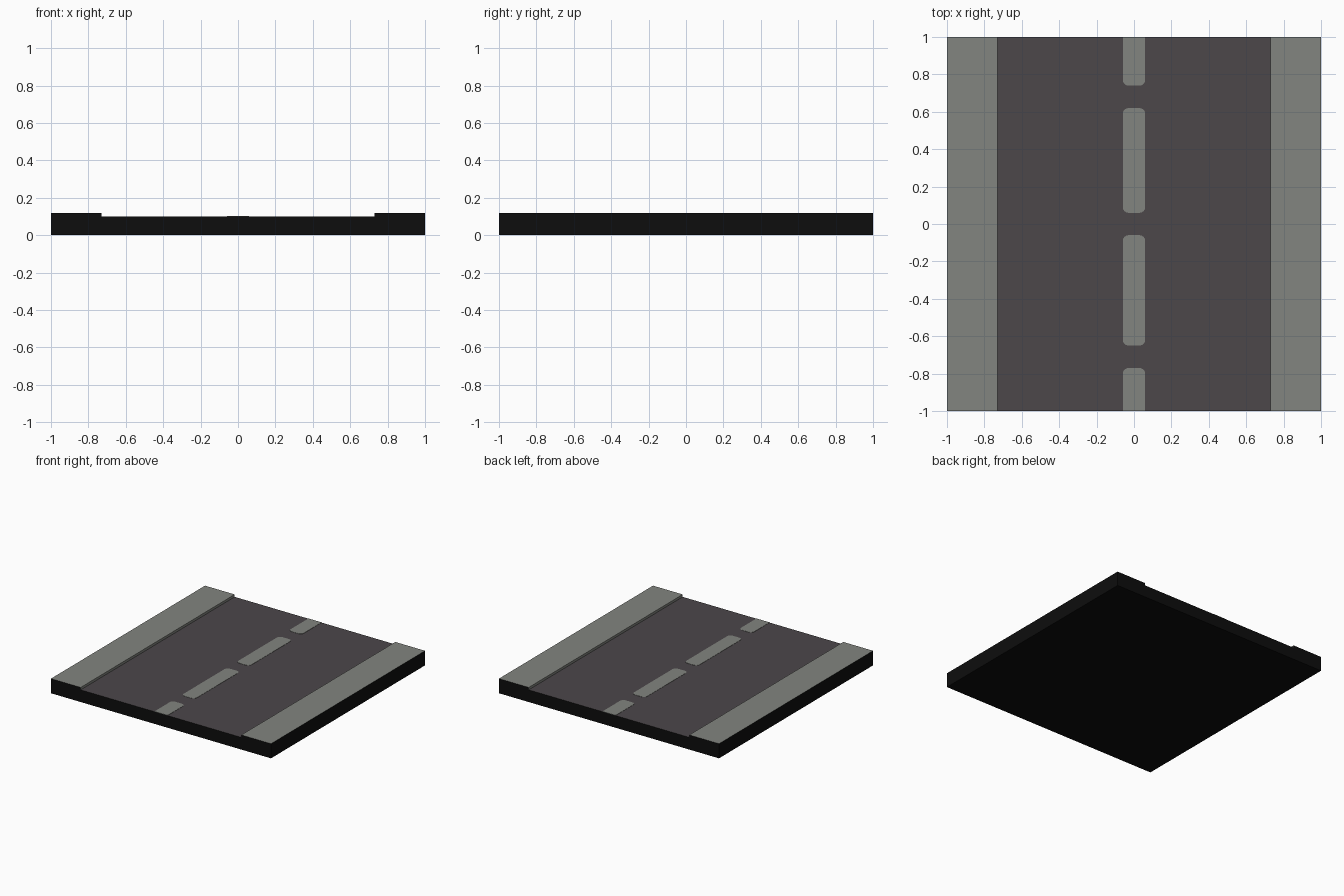
import bpy, bmesh, math

if "Cube" in bpy.data.objects:
    bpy.data.objects.remove(bpy.data.objects["Cube"])


def material(name, rgb):
    m = bpy.data.materials.new(name)
    m.diffuse_color = (*rgb, 1)
    m.use_nodes = True
    m.node_tree.nodes["Principled BSDF"].inputs["Base Color"].default_value = m.diffuse_color
    return m


BLACK = material("black_base", (0.004, 0.004, 0.004))
ASPHALT = material("dark_asphalt", (0.072, 0.063, 0.068))
CONCRETE = material("grey_concrete", (0.225, 0.235, 0.215))

CURB_X, ROAD_Z, CURB_Z = 0.73, 0.10, 0.12


def finish(name, bm, mats):
    bmesh.ops.recalc_face_normals(bm, faces=bm.faces)
    me = bpy.data.meshes.new(name)
    bm.to_mesh(me)
    bm.free()
    for m in mats:
        me.materials.append(m)
    ob = bpy.data.objects.new(name, me)
    bpy.context.collection.objects.link(ob)
    return ob


def extrude(bm, points, vec):
    face = bm.faces.new([bm.verts.new(p) for p in points])
    res = bmesh.ops.extrude_face_region(bm, geom=[face])
    bmesh.ops.translate(bm, vec=vec, verts=[v for v in res["geom"] if isinstance(v, bmesh.types.BMVert)])


# Road slab: stepped cross-section swept along y, coloured by face direction and height
half = [(1, 0), (1, CURB_Z), (CURB_X, CURB_Z), (CURB_X, ROAD_Z)]
profile = half + [(-x, z) for x, z in reversed(half)]
bm = bmesh.new()
extrude(bm, [(x, -1, z) for x, z in profile], (0, 2, 0))
bmesh.ops.recalc_face_normals(bm, faces=bm.faces)
for f in bm.faces:
    c = f.calc_center_median()
    if f.normal.z > 0.5:
        f.material_index = 2 if c.z > ROAD_Z + 0.01 else 1
    elif abs(f.normal.x) > 0.5 and abs(c.x) < 0.9:
        f.material_index = 2      # curb risers
finish("road_slab", bm, [BLACK, ASPHALT, CONCRETE])


# Centre line dashes: thin plates with rounded corners, square where cut by the slab edge
def dash(name, y0, y1, w=0.06, r=0.03, steps=4):
    pts = []
    corners = [(w, y1, 0), (-w, y1, 90), (-w, y0, 180), (w, y0, 270)]
    for x, y, start in corners:
        if abs(y) == 1:
            pts.append((x, y, ROAD_Z))
            continue
        cx = x - math.copysign(r, x)
        cy = y - r if y == y1 else y + r
        for i in range(steps + 1):
            a = math.radians(start + 90 * i / steps)
            pts.append((cx + r * math.cos(a), cy + r * math.sin(a), ROAD_Z))
    bm = bmesh.new()
    extrude(bm, pts, (0, 0, 0.002))
    finish(name, bm, [CONCRETE])


spans = [(-1, -0.77), (-0.65, -0.06), (0.06, 0.62), (0.74, 1)]
for i, (y0, y1) in enumerate(spans, 1):
    dash(f"centre_dash_{i}", y0, y1)
